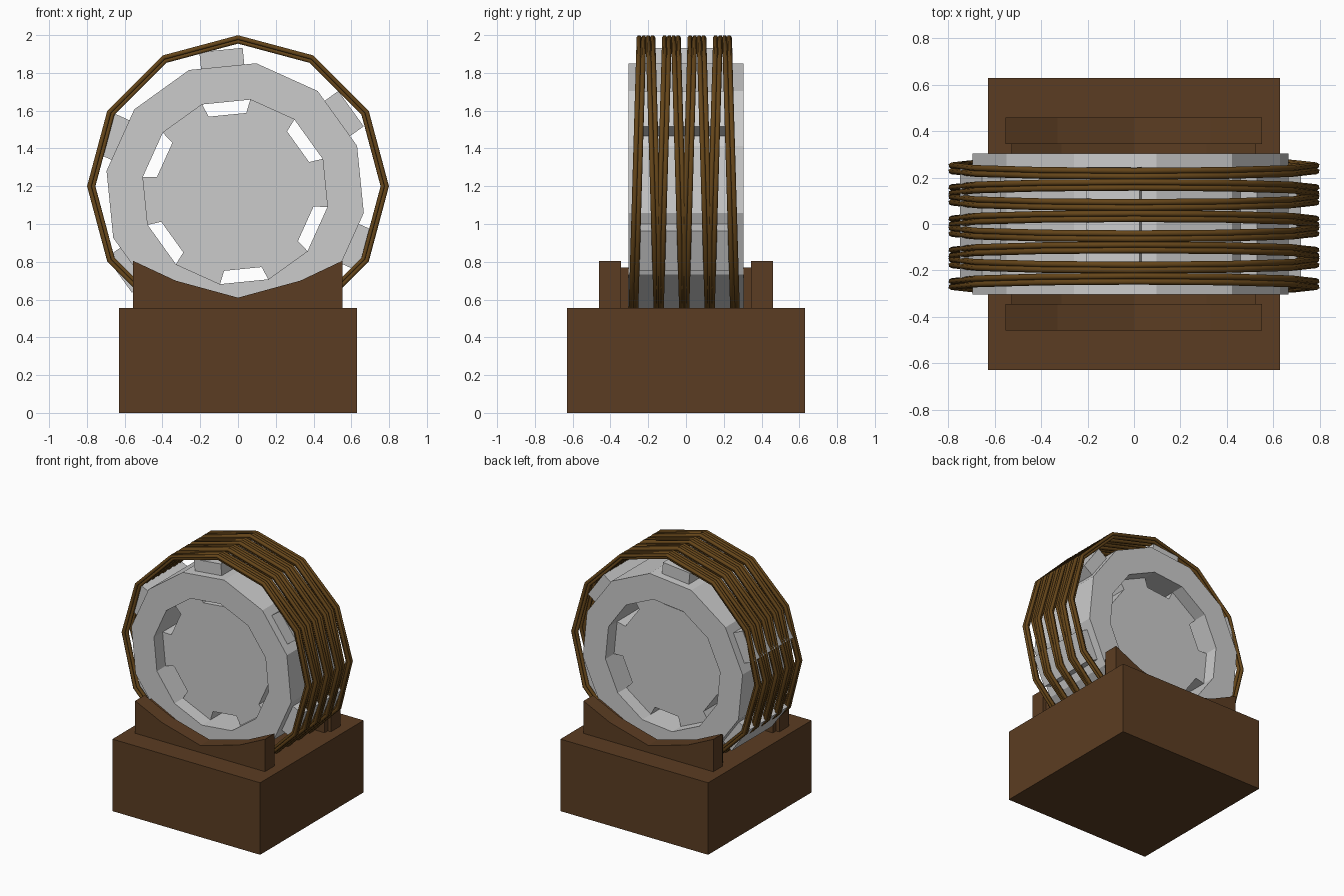
import bpy, bmesh
from math import cos, sin, pi, radians

if "Cube" in bpy.data.objects:
    bpy.data.objects.remove(bpy.data.objects["Cube"])


def material(name, rgb):
    m = bpy.data.materials.new(name)
    m.diffuse_color = (*rgb, 1)
    m.use_nodes = True
    m.node_tree.nodes["Principled BSDF"].inputs["Base Color"].default_value = m.diffuse_color
    return m


wood = material("brown_wood", (0.105, 0.046, 0.016))
copper = material("brown_wire", (0.13, 0.06, 0.01))


def finish(name, bm, mat=None):
    bmesh.ops.recalc_face_normals(bm, faces=bm.faces)
    me = bpy.data.meshes.new(name)
    bm.to_mesh(me)
    bm.free()
    ob = bpy.data.objects.new(name, me)
    bpy.context.collection.objects.link(ob)
    if mat:
        me.materials.append(mat)
    return ob


def prism(name, profile, y0, y1, mat=None):
    """Extrude an (x, z) outline along y."""
    bm = bmesh.new()
    face = bm.faces.new([bm.verts.new((x, y0, z)) for x, z in profile])
    ext = bmesh.ops.extrude_face_region(bm, geom=[face], use_keep_orig=True)
    for v in ext["geom"]:
        if isinstance(v, bmesh.types.BMVert):
            v.co.y = y1
    return finish(name, bm, mat)


# Base block
prism("base", [(-.63, 0), (.63, 0), (.63, .555), (-.63, .555)], -.63, .63, wood)

# Cradle walls, each with a lower inner lip
cradle = [(-.555, .54), (-.555, .805), (-.33, .7), (0, .61),
          (.33, .7), (.552, .805), (.552, .54)]
lip = [(x * .95, z if z < .55 else z - .035) for x, z in cradle]
for side, s in (("front", -1), ("back", 1)):
    prism(side + "_cradle", cradle, s * .345, s * .46, wood)
    prism(side + "_cradle_lip", lip, s * .305, s * .345, wood)

# Twelve-sided drum
CX, CZ, PHASE = -.015, 1.17, radians(20.7)
STEP = pi / 6


def polar(r, a, t=0):
    """Point at distance r along angle a, shifted t sideways."""
    return (CX + r * cos(a) - t * sin(a), CZ + r * sin(a) + t * cos(a))


bm = bmesh.new()
loops = []
for r, y in ((.69, -.305), (.69, .305), (.495, .305), (.495, -.305)):
    loops.append([bm.verts.new((p[0], y, p[1]))
                  for p in (polar(r, PHASE + i * STEP) for i in range(12))])
for k in range(4):
    a, b = loops[k], loops[(k + 1) % 4]
    for i in range(12):
        j = (i + 1) % 12
        bm.faces.new((a[i], a[j], b[j], b[i]))
finish("drum_ring", bm)

# Teeth on every second side, and a core notched on the same sides
core = []
for i in range(12):
    core.append(polar(.495, PHASE + i * STEP))
    if i % 2 == 0:
        mid = PHASE + (i + .5) * STEP
        core += [polar(.41, mid, -.1), polar(.41, mid, .1)]
        tooth = [polar(.65, mid, -.115), polar(.755, mid, -.115),
                 polar(.755, mid, .115), polar(.65, mid, .115)]
        prism("drum_tooth", tooth, -.245, .245)
prism("drum_core", core, -.2, .2)


# Wire windings: pairs of leaning loops, three strands in each
def winding(name, centre, side):
    cu = bpy.data.curves.new(name, 'CURVE')
    cu.dimensions = '3D'
    cu.bevel_depth = .0135
    cu.bevel_resolution = 1
    for r, dy in ((.787, -.012), (.787, .012), (.767, 0)):
        sp = cu.splines.new('POLY')
        sp.points.add(11)
        sp.use_cyclic_u = True
        for i, p in enumerate(sp.points):
            a = i * STEP
            y = centre + side * (.047 - .023 * sin(a)) + dy
            p.co = (r * cos(a), y, 1.2 + r * sin(a), 1)
    ob = bpy.data.objects.new(name, cu)
    bpy.context.collection.objects.link(ob)
    cu.materials.append(copper)


for c in (-.212, -.077, .058, .193):
    for side in (-1, 1):
        winding("wire_winding", c, side)
